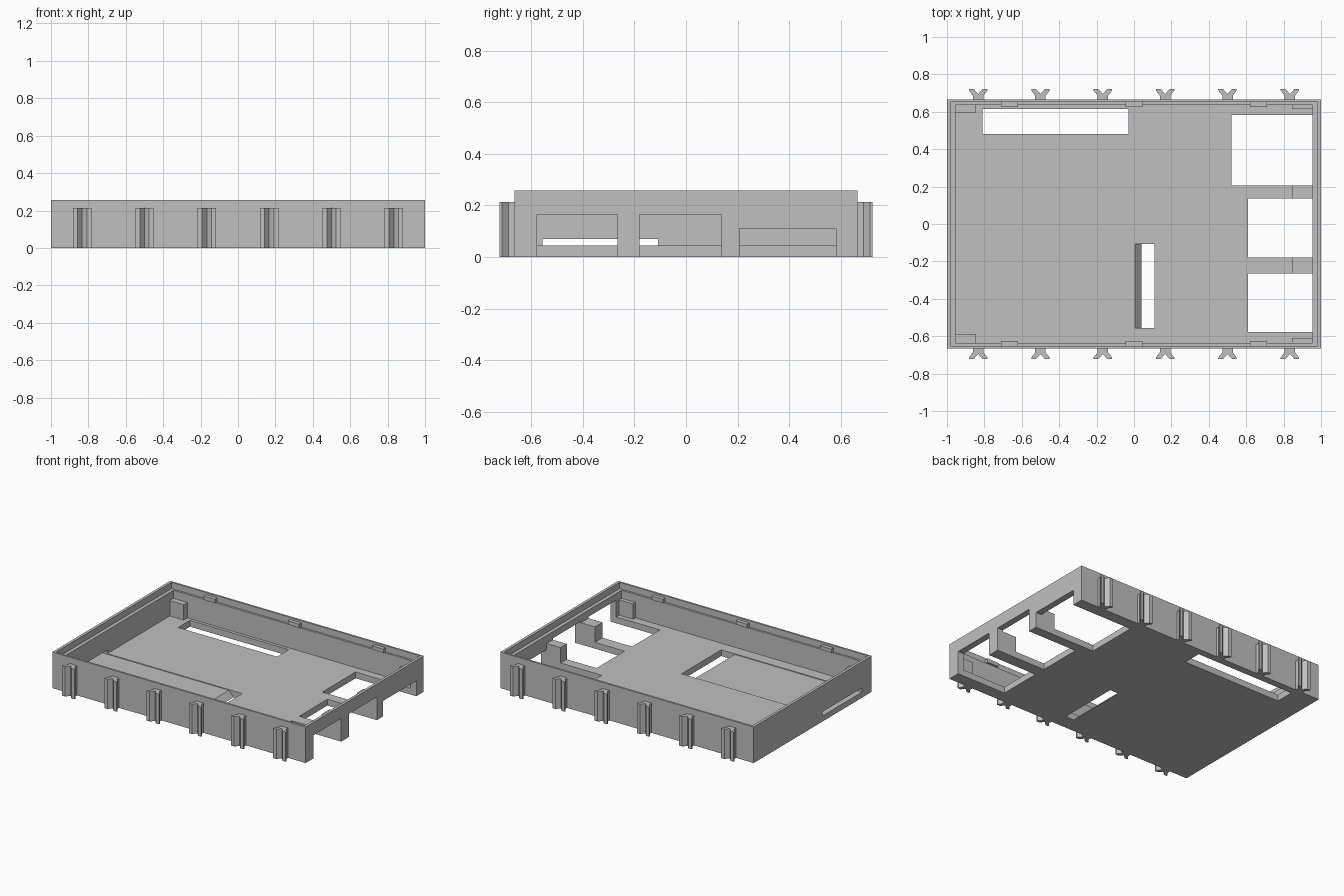
import bpy
import bmesh
from mathutils import Vector

cube = bpy.data.objects.get("Cube")
if cube:
    bpy.data.objects.remove(cube, do_unlink=True)

grey = bpy.data.materials.new("plastic_grey")
grey.use_nodes = True
colour = (0.53, 0.53, 0.53, 1)
grey.diffuse_color = colour
grey.node_tree.nodes["Principled BSDF"].inputs["Base Color"].default_value = colour

WIDTH, DEPTH, HEIGHT = 1.0, 0.665, 0.257   # half width, half depth, height
IN_X, IN_Y, FLOOR = 0.955, 0.637, 0.045    # inner half sizes, floor top


def prism(name, start, push):
    """Extrude the closed outline of 3D points along a vector."""
    bm = bmesh.new()
    face = bm.faces.new([bm.verts.new(p) for p in start])
    made = bmesh.ops.extrude_face_region(bm, geom=[face])["geom"]
    bmesh.ops.translate(bm, vec=Vector(push),
                        verts=[g for g in made if isinstance(g, bmesh.types.BMVert)])
    bmesh.ops.recalc_face_normals(bm, faces=bm.faces)
    mesh = bpy.data.meshes.new(name)
    bm.to_mesh(mesh)
    bm.free()
    mesh.materials.append(grey)
    obj = bpy.data.objects.new(name, mesh)
    bpy.context.collection.objects.link(obj)
    return obj


def box(name, x0, x1, y0, y1, z0, z1):
    outline = [(x0, y0, z0), (x1, y0, z0), (x1, y1, z0), (x0, y1, z0)]
    return prism(name, outline, (0, 0, z1 - z0))


def cut(target, cutter):
    """Subtract the cutter from the target and remove it."""
    cutter.hide_render = True
    mod = target.modifiers.new("cut", "BOOLEAN")
    mod.operation = "DIFFERENCE"
    mod.solver = "EXACT"
    mod.object = cutter
    bpy.context.view_layer.objects.active = target
    bpy.ops.object.modifier_apply(modifier=mod.name)
    bpy.data.objects.remove(cutter, do_unlink=True)


# Tray with hollow inside and a rebate around the rim
tray = box("tray", -WIDTH, WIDTH, -DEPTH, DEPTH, 0, HEIGHT)
cut(tray, box("cavity", -IN_X, IN_X, -IN_Y, IN_Y, FLOOR, 0.4))
cut(tray, box("rim_rebate", -0.98, 0.98, -0.651, 0.651, 0.212, 0.4))

# Connector openings through the right wall and floor: x start, y range, height
for x, y0, y1, top in ((0.61, -0.577, -0.265, 0.165),
                       (0.61, -0.18, 0.137, 0.165),
                       (0.52, 0.207, 0.582, 0.11)):
    cut(tray, box("connector_opening", x, 1.1, y0, y1, -0.1, top))

# Long slot in the floor near the back wall
cut(tray, box("floor_slot", -0.81, -0.03, 0.482, 0.615, -0.1, 0.1))

# Shallow card channel, slit in the left wall and sloped slot in the floor
CH0, CH1 = -0.555, -0.108
cut(tray, box("card_channel", -IN_X, 0.05, CH0, CH1, 0.04, 0.1))
cut(tray, box("wall_slit", -1.1, -0.9, CH0, CH1, 0.04, 0.07))
slope = [(-0.009, CH0, 0.055), (0.049, CH0, -0.01), (0.11, CH0, -0.01), (0.11, CH0, 0.055)]
cut(tray, prism("sloped_slot", slope, (0, CH1 - CH0, 0)))

# Support blocks between the openings and in the corners
for name, x0, y0, y1 in (("front_support_block", 0.845, -0.265, -0.18),
                         ("back_support_block", 0.845, 0.137, 0.207),
                         ("front_left_post", -IN_X, -IN_Y, -0.587),
                         ("back_left_post", -IN_X, 0.595, IN_Y),
                         ("front_right_post", 0.845, -IN_Y, -0.61),
                         ("back_right_post", 0.845, 0.615, IN_Y)):
    box(name, x0, x0 + 0.11, y0, y1, FLOOR, 0.155)

# Snap bumps and forked clips along the front and back walls
FORK = [(-0.028, 0), (-0.028, 0.022), (-0.049, 0.048), (-0.049, 0.058), (-0.025, 0.058),
        (0, 0.03)]
FORK += [(-x, y) for x, y in reversed(FORK[:-1])]
for side, label in ((-1, "front"), (1, "back")):
    for x in (-0.665, 0, 0.665):
        y0, y1 = sorted((side * 0.625, side * 0.652))
        box(label + "_snap_bump", x - 0.045, x + 0.045, y0, y1, 0.215, 0.242)
    for i in range(6):
        x = (i - 2.5) / 3
        outline = [(x + px, side * (DEPTH + py), 0) for px, py in FORK]
        prism(label + "_clip", outline, (0, 0, 0.213))
